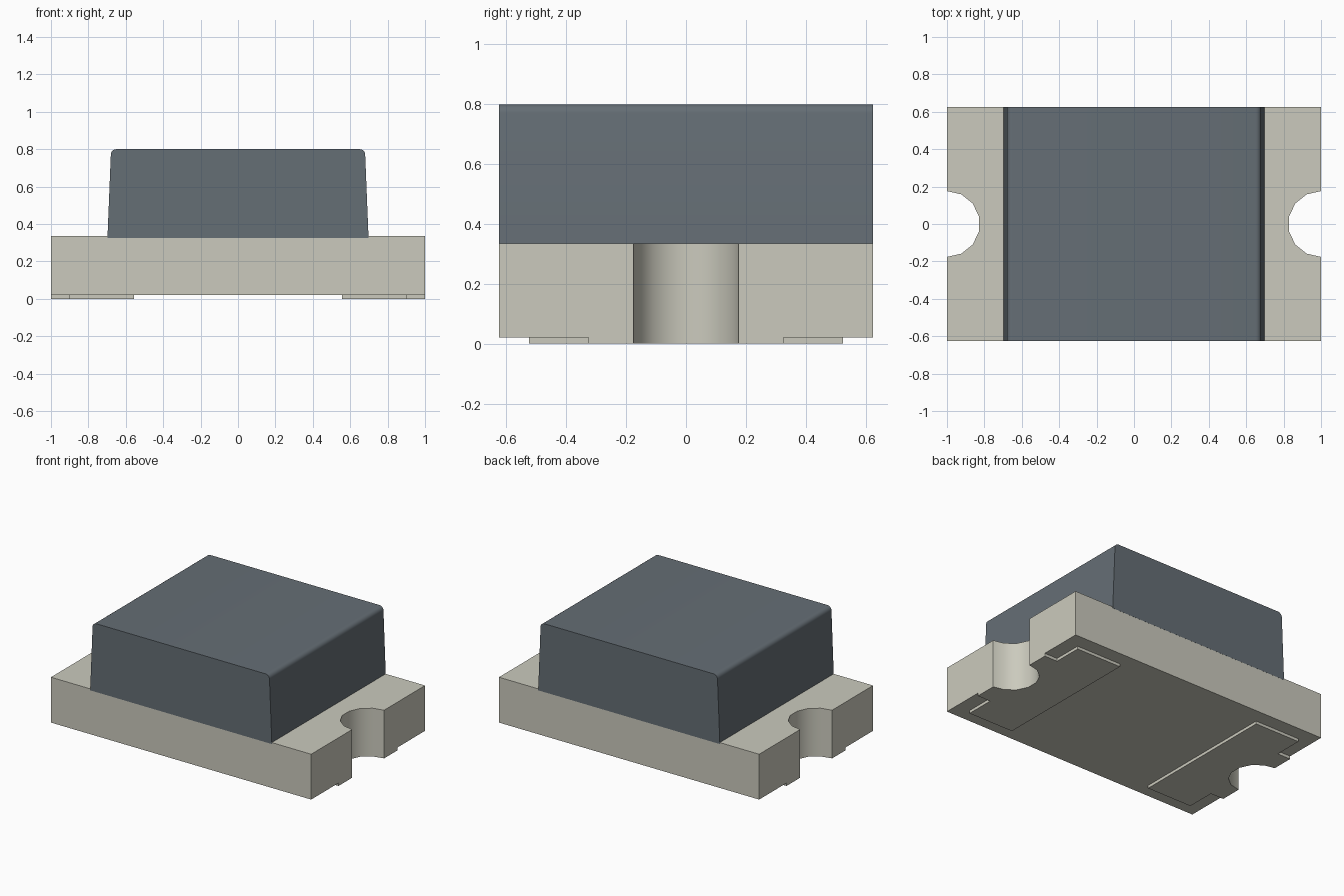
import bpy
import bmesh
import math
from mathutils import Vector

cube = bpy.data.objects.get("Cube")
if cube:
    bpy.data.objects.remove(cube, do_unlink=True)

HALF_Y = 0.625
NOTCH_R = 0.176


def material(name, srgb):
    linear = [((c / 255 + 0.055) / 1.055) ** 2.4 for c in srgb] + [1.0]
    mat = bpy.data.materials.new(name)
    mat.use_nodes = True
    mat.diffuse_color = linear
    mat.node_tree.nodes["Principled BSDF"].inputs["Base Color"].default_value = linear
    return mat


def prism(name, points, extrude, mat):
    """Extrude a closed 3D outline along a vector."""
    bm = bmesh.new()
    face = bm.faces.new([bm.verts.new(p) for p in points])
    result = bmesh.ops.extrude_face_region(bm, geom=[face], use_keep_orig=True)
    verts = [v for v in result["geom"] if isinstance(v, bmesh.types.BMVert)]
    bmesh.ops.translate(bm, verts=verts, vec=Vector(extrude))
    bmesh.ops.recalc_face_normals(bm, faces=bm.faces)
    mesh = bpy.data.meshes.new(name)
    bm.to_mesh(mesh)
    bm.free()
    mesh.materials.append(mat)
    obj = bpy.data.objects.new(name, mesh)
    bpy.context.collection.objects.link(obj)
    bpy.ops.object.select_all(action='DESELECT')
    obj.select_set(True)
    bpy.context.view_layer.objects.active = obj
    bpy.ops.object.shade_smooth_by_angle(angle=math.radians(30))
    return obj


def notch(side):
    """Half-round bite in the end at x = side, running from -y to +y."""
    steps = 7
    angles = [-math.pi / 2 + math.pi * i / steps for i in range(steps + 1)]
    return [(side * (1 - NOTCH_R * math.cos(a)), NOTCH_R * math.sin(a)) for a in angles]


ceramic = material("warm grey", (203, 202, 189))
resin = material("slate grey", (101, 110, 117))

# Base board with a half-round notch in each end
outline = [(-1, -HALF_Y), (1, -HALF_Y)] + notch(1)
outline += [(1, HALF_Y), (-1, HALF_Y)] + notch(-1)[::-1]
prism("base_board", [(x, y, 0.02) for x, y in outline], (0, 0, 0.315), ceramic)

# Stepped contact pads under both ends
for name, side in (("left_pad", 1), ("right_pad", -1)):
    lower = [(0.555, -0.525), (0.9, -0.525), (0.9, -0.325), (1, -0.325)]
    upper = [(x, -y) for x, y in reversed(lower)]
    pad = [(side * x, y) for x, y in lower] + notch(side) + [(side * x, y) for x, y in upper]
    prism(name, [(x, y, 0) for x, y in pad], (0, 0, 0.02), ceramic)

# Tapered body with rounded top edges, set slightly into the board
radius = 0.03
half = [(0.698, 0.325)]
for i in range(7):
    a = math.radians(2.5 + 87.5 * i / 6)
    half.append((0.65 + radius * math.cos(a), 0.77 + radius * math.sin(a)))
profile = half + [(-x, z) for x, z in reversed(half)]
depth = HALF_Y + 0.0005
prism("body", [(x, -depth, z) for x, z in profile], (0, 2 * depth, 0), resin)
